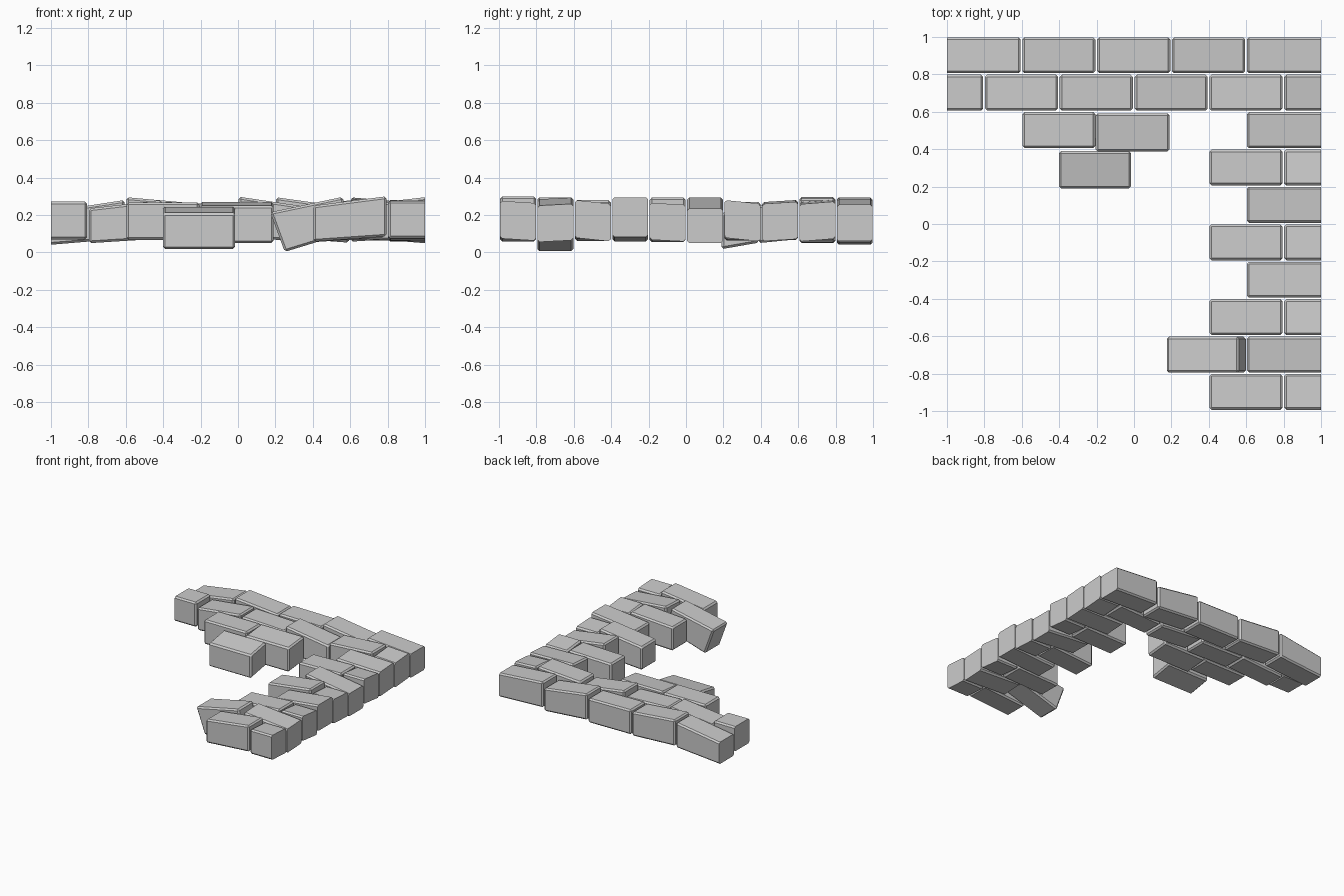
import bpy, bmesh

if "Cube" in bpy.data.objects:
    bpy.data.objects.remove(bpy.data.objects["Cube"])

GAP = 0.006      # half-width of the mortar joint
CHAMFER = 0.012


def brick(name, profile, y0, y1, pitch=0.0):
    """Extrude a four-point x-z profile along y; pitch raises the back edge."""
    bm = bmesh.new()
    front = [bm.verts.new((x, y0, z - pitch / 2)) for x, z in profile]
    back = [bm.verts.new((x, y1, z + pitch / 2)) for x, z in profile]
    bm.faces.new(front)
    bm.faces.new(back[::-1])
    for i in range(4):
        j = (i + 1) % 4
        bm.faces.new((front[j], front[i], back[i], back[j]))
    bmesh.ops.recalc_face_normals(bm, faces=bm.faces)
    # outer wall ends are cut flush, so their edges stay sharp
    edges = [e for e in bm.edges
             if not all(abs(v.co.x) > 0.999 for v in e.verts)]
    bmesh.ops.bevel(bm, geom=edges, offset=CHAMFER, segments=1,
                    affect='EDGES', clamp_overlap=True)
    for v in bm.verts:
        if abs(v.co.x) > 0.98:
            v.co.x = 1.0 if v.co.x > 0 else -1.0
    bmesh.ops.recalc_face_normals(bm, faces=bm.faces)
    mesh = bpy.data.meshes.new(name)
    bm.to_mesh(mesh)
    bm.free()
    bpy.context.collection.objects.link(bpy.data.objects.new(name, mesh))


def laid(row, x0, x1, top_l, top_r, pitch=0.0):
    """One brick in a course; row 0 is at the back."""
    xl = x0 if x0 <= -1 else x0 + GAP / 2
    xr = x1 if x1 >= 1 else x1 - GAP
    bl, br = (0.067 + (t - 0.267) * 0.55 for t in (top_l, top_r))
    y1 = 1 - 0.2 * row
    brick(f"brick_row{row}", [(xl, bl), (xr, br), (xr, top_r), (xl, top_l)],
          y1 - 0.2 + GAP, y1 - GAP / 3, pitch)


# two complete back courses
for x0, l, r in ((-1, .22, .28), (-.6, .295, .26), (-.2, .27, .265),
                 (.2, .295, .24), (.6, .285, .255)):
    laid(0, x0, x0 + .4, l, r)
laid(1, -1, -.8, .272, .272)
for x0, l, r in ((-.8, .235, .28), (-.4, .27, .255),
                 (0, .298, .24), (.4, .265, .29)):
    laid(1, x0, x0 + .4, l, r)
laid(1, .8, 1, .275, .265, .015)

# full bricks along the right side
for row, l, r, p in ((2, .275, .265, .012), (4, .295, .235, 0),
                     (6, .25, .295, 0), (8, .29, .255, .01)):
    laid(row, .6, 1, l, r, p)

# full and half brick pairs on the right side
for row, l, r, half, p in ((3, .26, .27, .27, -.02), (5, .245, .295, .26, -.01),
                           (7, .255, .28, .27, -.02), (9, .25, .30, .27, -.012)):
    laid(row, .4, .8, l, r)
    laid(row, .8, 1, half, half, p)

# loose bricks
laid(2, -.6, -.2, .267, .267)
brick("sagging_brick", [(-.205, .06), (.19, .06), (.19, .26), (-.205, .26)],
      .387, .592, .02)
brick("slipping_brick", [(-.402, .035), (-.015, .035), (-.015, .228), (-.402, .228)],
      .19, .39, .035)
brick("falling_brick", [(.25, .003), (.60, .11), (.56, .297), (.172, .215)],
      -.795, -.602)
